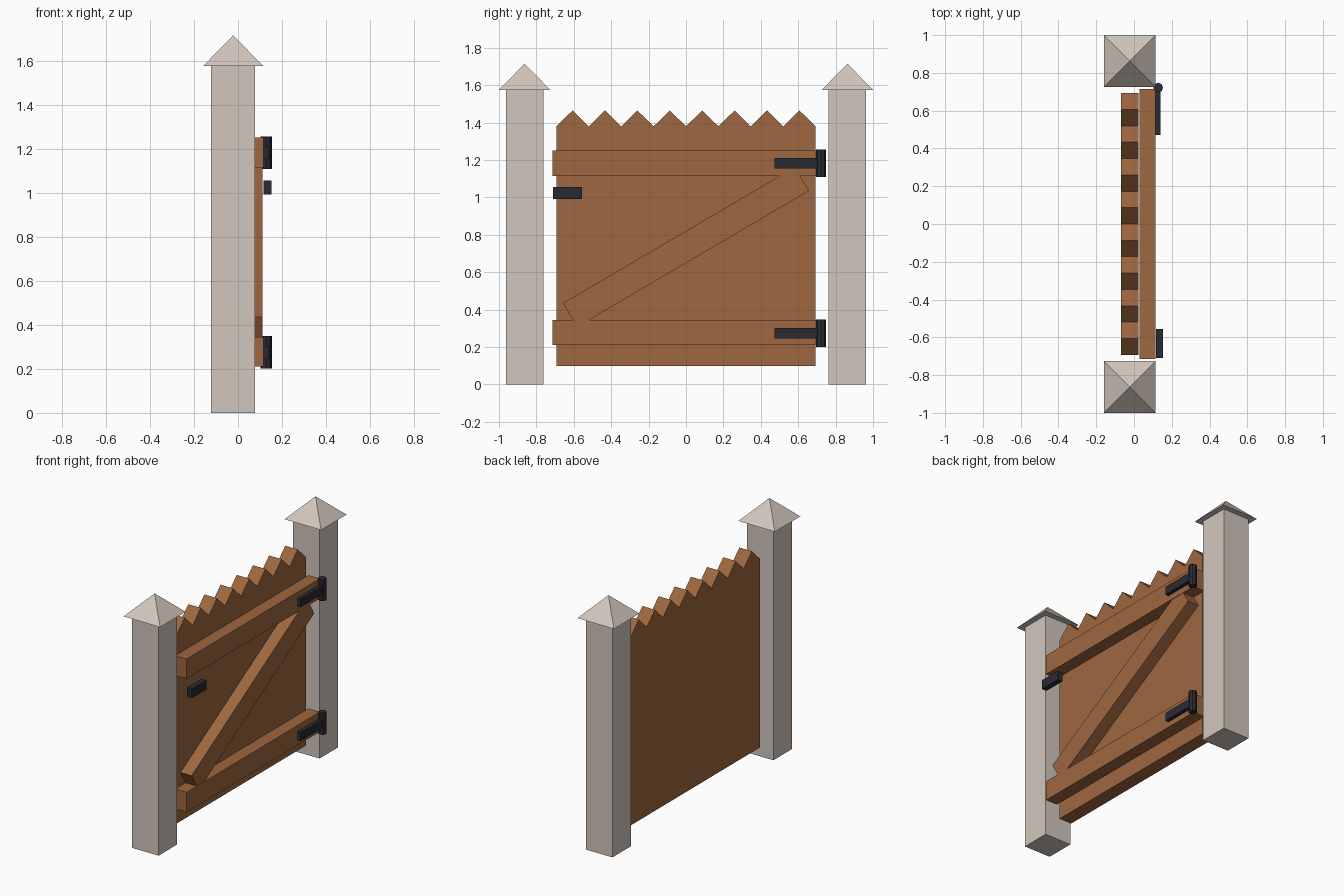
import bpy, math

if "Cube" in bpy.data.objects:
    bpy.data.objects.remove(bpy.data.objects["Cube"])


def material(name, rgb):
    m = bpy.data.materials.new(name)
    m.diffuse_color = (*rgb, 1)
    m.use_nodes = True
    m.node_tree.nodes["Principled BSDF"].inputs["Base Color"].default_value = m.diffuse_color
    return m


STONE = material("stone", (0.64, 0.57, 0.51))
WOOD = material("wood", (0.34, 0.135, 0.05))
METAL = material("dark_metal", (0.023, 0.023, 0.032))


def finish(ob, name, mat):
    ob.name = ob.data.name = name
    ob.data.materials.append(mat)
    return ob


def box(name, mat, x, y, z, rot_x=0.0):
    """Box from (min, max) ranges, optionally turned about x."""
    bpy.ops.mesh.primitive_cube_add(
        size=1, location=[(a + b) / 2 for a, b in (x, y, z)], rotation=(rot_x, 0, 0))
    ob = bpy.context.object
    ob.scale = [b - a for a, b in (x, y, z)]
    return finish(ob, name, mat)


# Posts with pyramid caps
POST_X = -0.022
for side, s in (("latch", -1), ("hinge", 1)):
    y = 0.863 * s
    box(side + "_post", STONE, (POST_X - 0.1, POST_X + 0.1), (y - 0.1, y + 0.1), (0, 1.575))
    bpy.ops.mesh.primitive_cone_add(
        vertices=4, radius1=0.137 * math.sqrt(2), radius2=0, depth=0.14,
        location=(POST_X, y, 1.645), rotation=(0, 0, math.pi / 4))
    finish(bpy.context.object, side + "_post_cap", STONE)

# Gate panel: zigzag-topped outline extruded in x
N, HALF = 8, 0.693
step = HALF / N
outline = [(-HALF, 0.1), (HALF, 0.1)]
outline += [(HALF - i * step, 1.465 if i % 2 else 1.38) for i in range(2 * N + 1)]
n = len(outline)
verts = [(x, y, z) for x in (-0.07, 0.024) for y, z in outline]
faces = [tuple(reversed(range(n))), tuple(range(n, 2 * n))]
faces += [(i, (i + 1) % n, n + (i + 1) % n, n + i) for i in range(n)]
mesh = bpy.data.meshes.new("picket_panel")
mesh.from_pydata(verts, [], faces)
panel = bpy.data.objects.new("picket_panel", mesh)
bpy.context.collection.objects.link(panel)
finish(panel, "picket_panel", WOOD)

# Rails and diagonal brace
box("lower_rail", WOOD, (0.029, 0.115), (-0.715, 0.715), (0.21, 0.345))
box("upper_rail", WOOD, (0.029, 0.115), (-0.715, 0.715), (1.115, 1.25))
box("diagonal_brace", WOOD, (0.029, 0.112), (-0.719, 0.719), (0.661, 0.809),
    rot_x=math.radians(30.4))

# Hinges: strap and barrel
for level, z in (("lower", 0.275), ("upper", 1.182)):
    box(level + "_hinge_strap", METAL, (0.11, 0.14), (0.472, 0.715), (z - 0.028, z + 0.028))
    bpy.ops.mesh.primitive_cylinder_add(
        vertices=8, radius=0.026, depth=0.147, location=(0.128, 0.722, z))
    finish(bpy.context.object, level + "_hinge_barrel", METAL)

# Latch
box("latch", METAL, (0.116, 0.153), (-0.71, -0.556), (0.993, 1.056))
